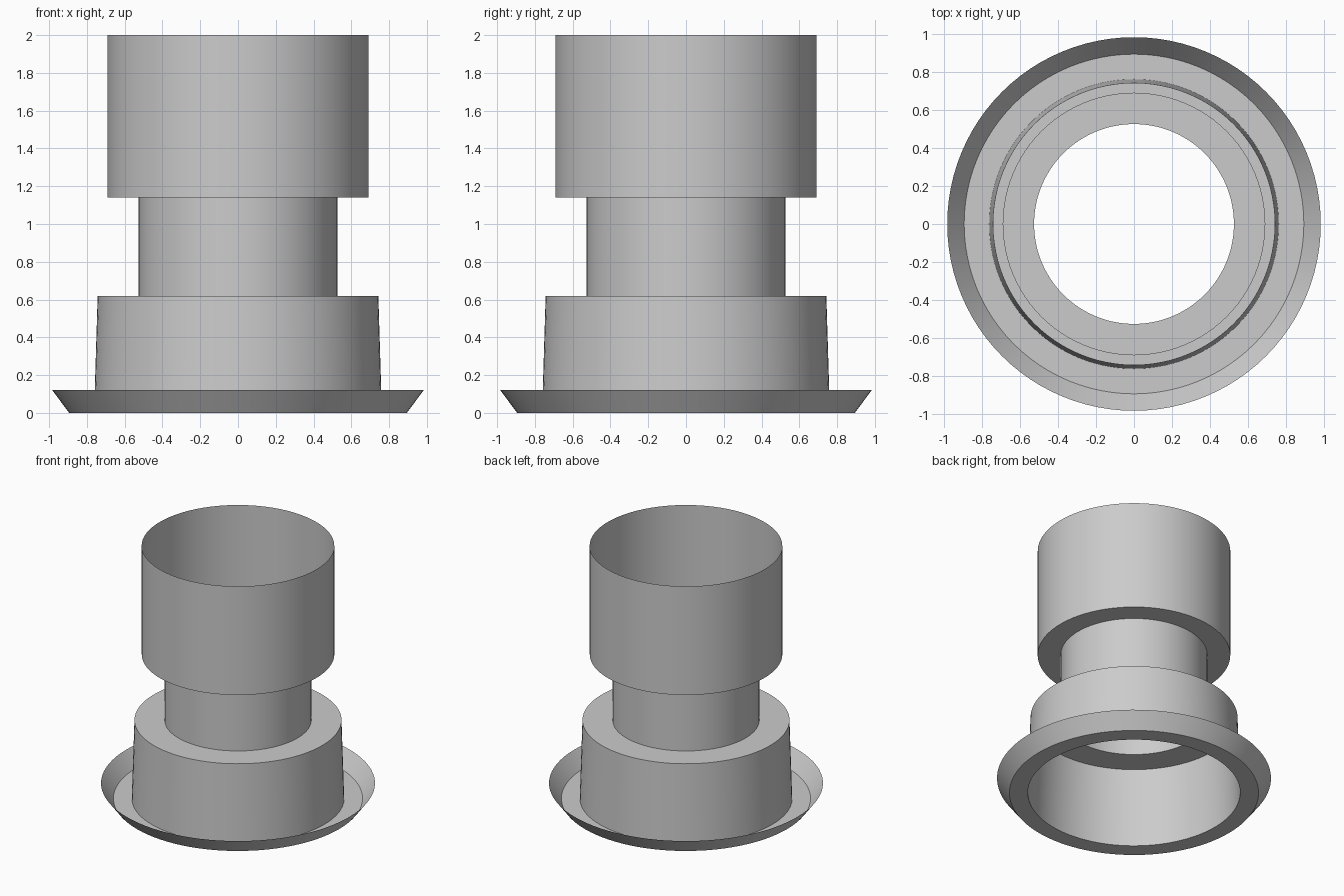
import bpy
import bmesh
from math import cos, sin, tau, radians

if "Cube" in bpy.data.objects:
    bpy.data.objects.remove(bpy.data.objects["Cube"], do_unlink=True)

SEGMENTS = 96

# Single plain grey
grey = bpy.data.materials.new("plain_grey")
grey.use_nodes = True
colour = (0.6, 0.6, 0.6, 1.0)
grey.diffuse_color = colour
grey.node_tree.nodes["Principled BSDF"].inputs["Base Color"].default_value = colour


def revolve(name, profile):
    """Turn an open (radius, height) profile around z into a thin shell."""
    bm = bmesh.new()
    rings = [[bm.verts.new((r * cos(tau * i / SEGMENTS), r * sin(tau * i / SEGMENTS), z))
              for i in range(SEGMENTS)] for r, z in profile]
    for low, high in zip(rings, rings[1:]):
        for i in range(SEGMENTS):
            j = (i + 1) % SEGMENTS
            bm.faces.new((low[i], low[j], high[j], high[i]))
    mesh = bpy.data.meshes.new(name)
    bm.to_mesh(mesh)
    bm.free()
    mesh.materials.append(grey)
    obj = bpy.data.objects.new(name, mesh)
    bpy.context.collection.objects.link(obj)
    bpy.ops.object.select_all(action="DESELECT")
    obj.select_set(True)
    bpy.context.view_layer.objects.active = obj
    bpy.ops.object.shade_smooth_by_angle(angle=radians(30))
    return obj


# Flared rim with its flat floor ring
revolve("flange", [(0.983, 0.12), (0.894, 0), (0.762, 0)])
# Slightly tapered wall closed by a shoulder
revolve("base_collar", [(0.762, 0), (0.743, 0.62), (0.526, 0.62)])
# Narrow open tube
revolve("neck", [(0.526, 0.62), (0.526, 1.14)])
# Wide open cup with a ring-shaped bottom
revolve("upper_cup", [(0.526, 1.14), (0.691, 1.14), (0.691, 2)])
